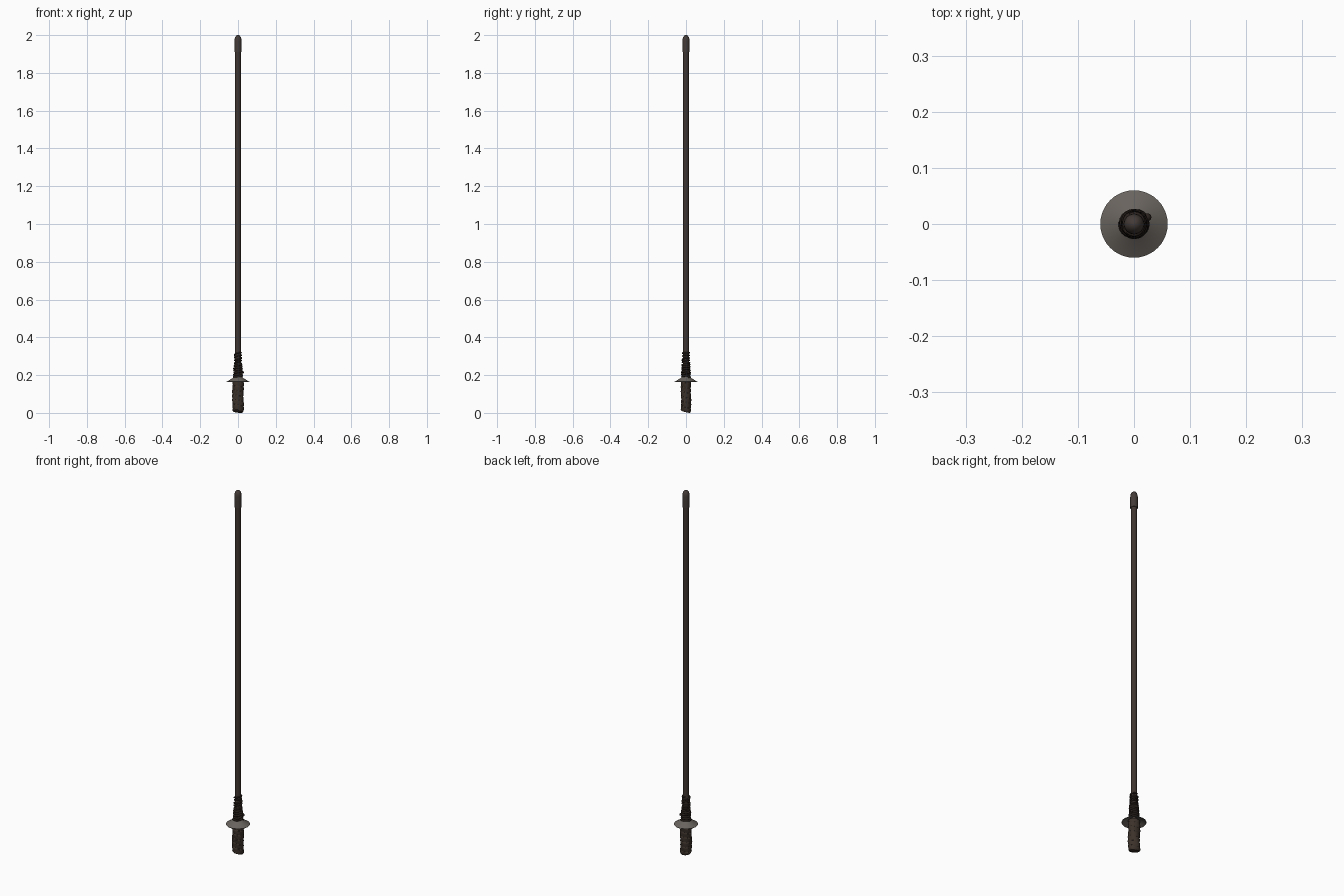
import bpy, bmesh, math, random

if "Cube" in bpy.data.objects:
    bpy.data.objects.remove(bpy.data.objects["Cube"])

random.seed(4)


def material(name, rgb):
    m = bpy.data.materials.new(name)
    m.diffuse_color = (*rgb, 1)
    m.use_nodes = True
    m.node_tree.nodes["Principled BSDF"].inputs["Base Color"].default_value = m.diffuse_color
    return m


WOOD = material("dark wood", (0.050, 0.036, 0.030))
CAP = material("dull metal cap", (0.056, 0.043, 0.037))
STEEL = material("grey metal", (0.140, 0.125, 0.110))
CORD = material("black cord", (0.022, 0.015, 0.012))
GRIP = material("brown leather", (0.046, 0.032, 0.024))


def finish(name, bm, mat, angle=40):
    bmesh.ops.recalc_face_normals(bm, faces=bm.faces[:])
    me = bpy.data.meshes.new(name)
    bm.to_mesh(me)
    bm.free()
    ob = bpy.data.objects.new(name, me)
    bpy.context.collection.objects.link(ob)
    me.materials.append(mat)
    bpy.ops.object.select_all(action='DESELECT')
    ob.select_set(True)
    bpy.context.view_layer.objects.active = ob
    bpy.ops.object.shade_smooth_by_angle(angle=math.radians(angle))
    return ob


def skin(bm, rings, caps=True):
    """Bridge successive rings of points into a tube."""
    vs = [[bm.verts.new(p) for p in ring] for ring in rings]
    n = len(vs[0])
    for a, b in zip(vs, vs[1:]):
        for i in range(n):
            j = (i + 1) % n
            bm.faces.new((a[i], a[j], b[j], b[i]))
    if caps:
        bm.faces.new(vs[0][::-1])
        bm.faces.new(vs[-1])


def circle(r, z, n):
    return [(r * math.cos(t), r * math.sin(t), z)
            for t in (2 * math.pi * i / n for i in range(n))]


def lathe(name, profile, mat, n=24, angle=40):
    bm = bmesh.new()
    skin(bm, [circle(r, z, n) for r, z in profile])
    return finish(name, bm, mat, angle)


# Straight shaft
lathe("shaft", [(0.0155, 0.05), (0.0155, 1.93)], WOOD)

# Rounded cap at the tip
lathe("tip_cap", [(0.0155, 1.91), (0.0185, 1.91), (0.0185, 1.968), (0.0175, 1.98),
                  (0.0145, 1.99), (0.009, 1.997), (0.003, 2.0)], CAP)

# Thin conical guard, hollow underneath
lathe("guard", [(0.014, 0.186), (0.030, 0.177), (0.059, 0.163), (0.060, 0.165),
                (0.032, 0.182), (0.018, 0.194), (0.015, 0.194)], STEEL, 40)


# Leather grip: oval tube with overlapping spiral bands
def grip():
    bm = bmesh.new()
    n, steps, rings = 32, 60, []
    for k in range(steps + 1):
        u = k / steps
        ring = []
        for i in range(n):
            t = 2 * math.pi * i / n
            band = (u * 6.5 + t / (2 * math.pi)) % 1
            r = 0.0255 + 0.0035 * band ** 0.7 + 0.0012 * math.sin(3 * t + 9 * u)
            r *= 1 - 0.12 * max(0, 1 - u / 0.04)
            z = 0.006 + 0.166 * u - 0.006 * math.sin(t + 0.5) * (1 - u)
            ring.append((r * 1.08 * math.cos(t), r * 0.95 * math.sin(t), max(z, 0)))
        rings.append(ring)
    skin(bm, rings)
    return finish("grip", bm, GRIP, 50)


grip()


# Cord wound above the guard, tapering upward
def cord(name, turns, z0, z1, r0, r1, thick, phase, wobble):
    bm = bmesh.new()
    steps, n, rings = int(turns * 24), 8, []
    for k in range(steps + 1):
        u = k / steps
        a = phase + 2 * math.pi * turns * u
        r = r0 + (r1 - r0) * u + 0.0012 * math.sin(2.3 * a)
        z = z0 + (z1 - z0) * u + wobble * math.sin(a + 3 * u)
        ring = []
        for i in range(n):
            t = 2 * math.pi * i / n
            q = r + thick * math.cos(t)
            ring.append((q * math.cos(a), q * math.sin(a), z + thick * math.sin(t)))
        rings.append(ring)
    skin(bm, rings)
    return finish(name, bm, CORD, 60)


cord("cord_lower", 6, 0.186, 0.255, 0.0215, 0.0185, 0.0055, 0.4, 0.002)
cord("cord_upper", 6, 0.235, 0.322, 0.0185, 0.0170, 0.0042, 2.0, 0.003)
cord("cord_cross", 3, 0.195, 0.310, 0.0215, 0.0175, 0.0038, 4.0, 0.005)

# Small knot on the cord
bm = bmesh.new()
bmesh.ops.create_uvsphere(bm, u_segments=12, v_segments=8, radius=0.007)
bmesh.ops.translate(bm, verts=bm.verts[:], vec=(0.024, 0.012, 0.215))
finish("cord_knot", bm, CORD, 60)
